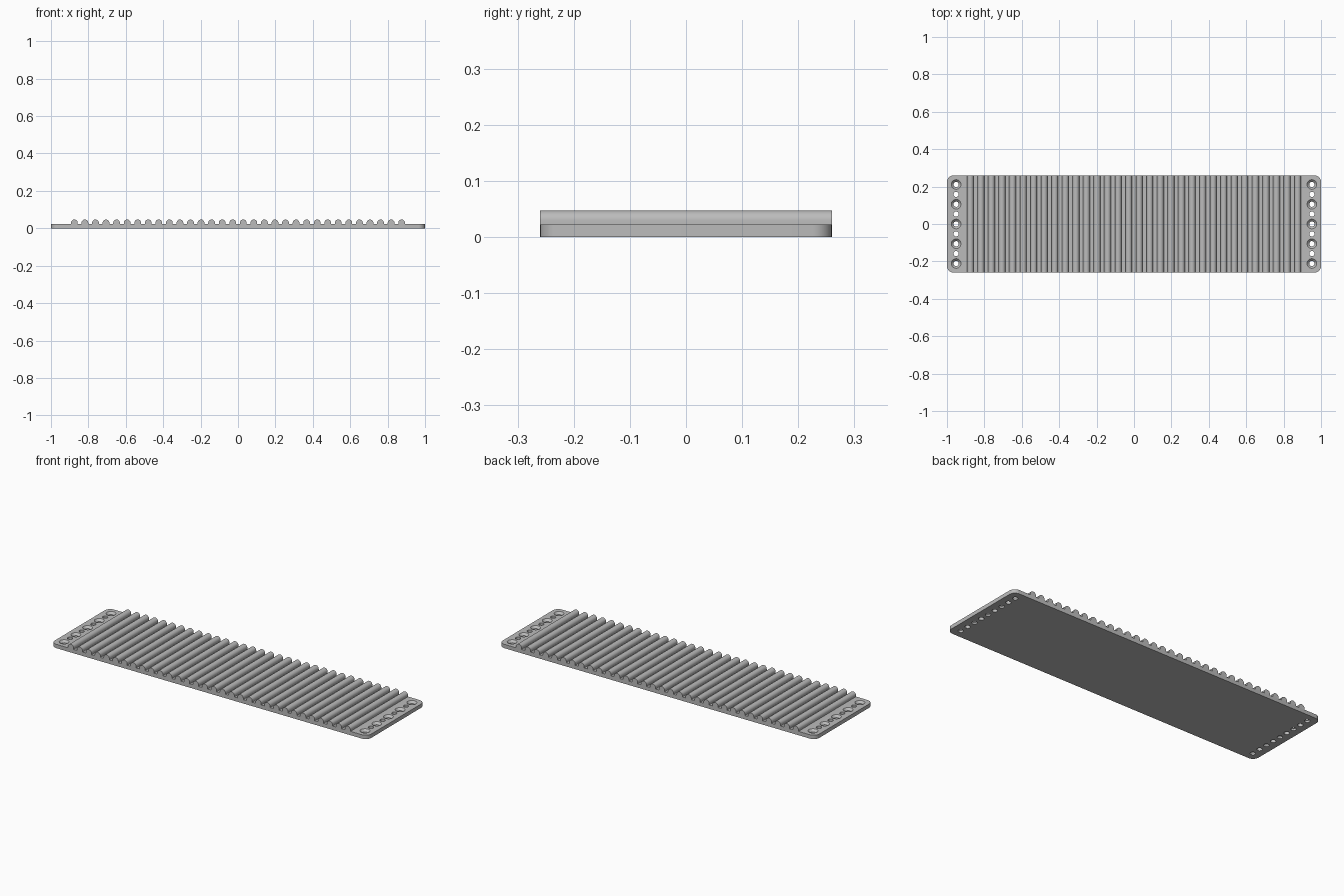
import bpy, bmesh, math

cube = bpy.data.objects.get("Cube")
if cube:
    bpy.data.objects.remove(cube, do_unlink=True)

HALF_X, HALF_Y, THICK, CORNER = 1.0, 0.26, 0.022, 0.035
RIDGES, FIRST_X, RIDGE_R, RIDGE_TOP = 32, 0.875, 0.018, 0.047
HOLE_X, HOLE_STEP = 0.951, 0.0528
HOLE_R, SINK_R, SINK_DEPTH = 0.014, 0.026, 0.012

grey = bpy.data.materials.new("plain grey")
grey.use_nodes = True
grey.diffuse_color = (0.5, 0.5, 0.5, 1)
grey.node_tree.nodes["Principled BSDF"].inputs["Base Color"].default_value = (0.5, 0.5, 0.5, 1)


def make_object(name, bm):
    bmesh.ops.recalc_face_normals(bm, faces=bm.faces)
    mesh = bpy.data.meshes.new(name)
    bm.to_mesh(mesh)
    bm.free()
    mesh.materials.append(grey)
    obj = bpy.data.objects.new(name, mesh)
    bpy.context.collection.objects.link(obj)
    return obj


def select_only(obj):
    bpy.ops.object.select_all(action='DESELECT')
    obj.select_set(True)
    bpy.context.view_layer.objects.active = obj


def extrude_profile(bm, points, offset):
    face = bm.faces.new([bm.verts.new(p) for p in points])
    result = bmesh.ops.extrude_face_region(bm, geom=[face], use_keep_orig=True)
    verts = [g for g in result["geom"] if isinstance(g, bmesh.types.BMVert)]
    bmesh.ops.translate(bm, verts=verts, vec=offset)


# Base plate with rounded corners
bm = bmesh.new()
outline = []
for quarter, (sx, sy) in enumerate([(1, 1), (-1, 1), (-1, -1), (1, -1)]):
    for i in range(9):
        a = math.pi / 2 * (quarter + i / 8)
        outline.append((sx * (HALF_X - CORNER) + CORNER * math.cos(a),
                        sy * (HALF_Y - CORNER) + CORNER * math.sin(a), 0))
extrude_profile(bm, outline, (0, 0, THICK))
plate = make_object("base_plate", bm)

# Drill bits: straight holes alternating with countersunk holes at both ends
bm = bmesh.new()
SEG = 24
for side in (-1, 1):
    for k in range(-4, 5):
        levels = [(-0.01, HOLE_R)]
        if k % 2 == 0:
            levels += [(THICK - SINK_DEPTH, HOLE_R), (THICK, SINK_R)]
            levels += [(THICK + 0.01, SINK_R)]
        else:
            levels += [(THICK + 0.01, HOLE_R)]
        rings = []
        for z, r in levels:
            rings.append([bm.verts.new((side * HOLE_X + r * math.cos(math.tau * i / SEG),
                                        k * HOLE_STEP + r * math.sin(math.tau * i / SEG), z))
                          for i in range(SEG)])
        for low, high in zip(rings, rings[1:]):
            for i in range(SEG):
                j = (i + 1) % SEG
                bm.faces.new((low[i], low[j], high[j], high[i]))
        bm.faces.new(rings[0][::-1])
        bm.faces.new(rings[-1])
drill = make_object("hole_cutter", bm)
drill.hide_render = True

cut = plate.modifiers.new("holes", 'BOOLEAN')
cut.operation = 'DIFFERENCE'
cut.solver = 'EXACT'
cut.object = drill
select_only(plate)
bpy.ops.object.modifier_apply(modifier=cut.name)
bpy.data.objects.remove(drill, do_unlink=True)

# Round-topped ridges running across the plate
bm = bmesh.new()
for n in range(RIDGES):
    x = -FIRST_X + 2 * FIRST_X * n / (RIDGES - 1)
    points = [(x - RIDGE_R, -HALF_Y, THICK), (x + RIDGE_R, -HALF_Y, THICK)]
    for i in range(17):
        a = math.pi * i / 16
        points.append((x + RIDGE_R * math.cos(a), -HALF_Y,
                       RIDGE_TOP - RIDGE_R + RIDGE_R * math.sin(a)))
    extrude_profile(bm, points, (0, 2 * HALF_Y, 0))
ridges = make_object("grip_ridges", bm)

for obj in (plate, ridges):
    select_only(obj)
    bpy.ops.object.shade_smooth_by_angle(angle=math.radians(30))
